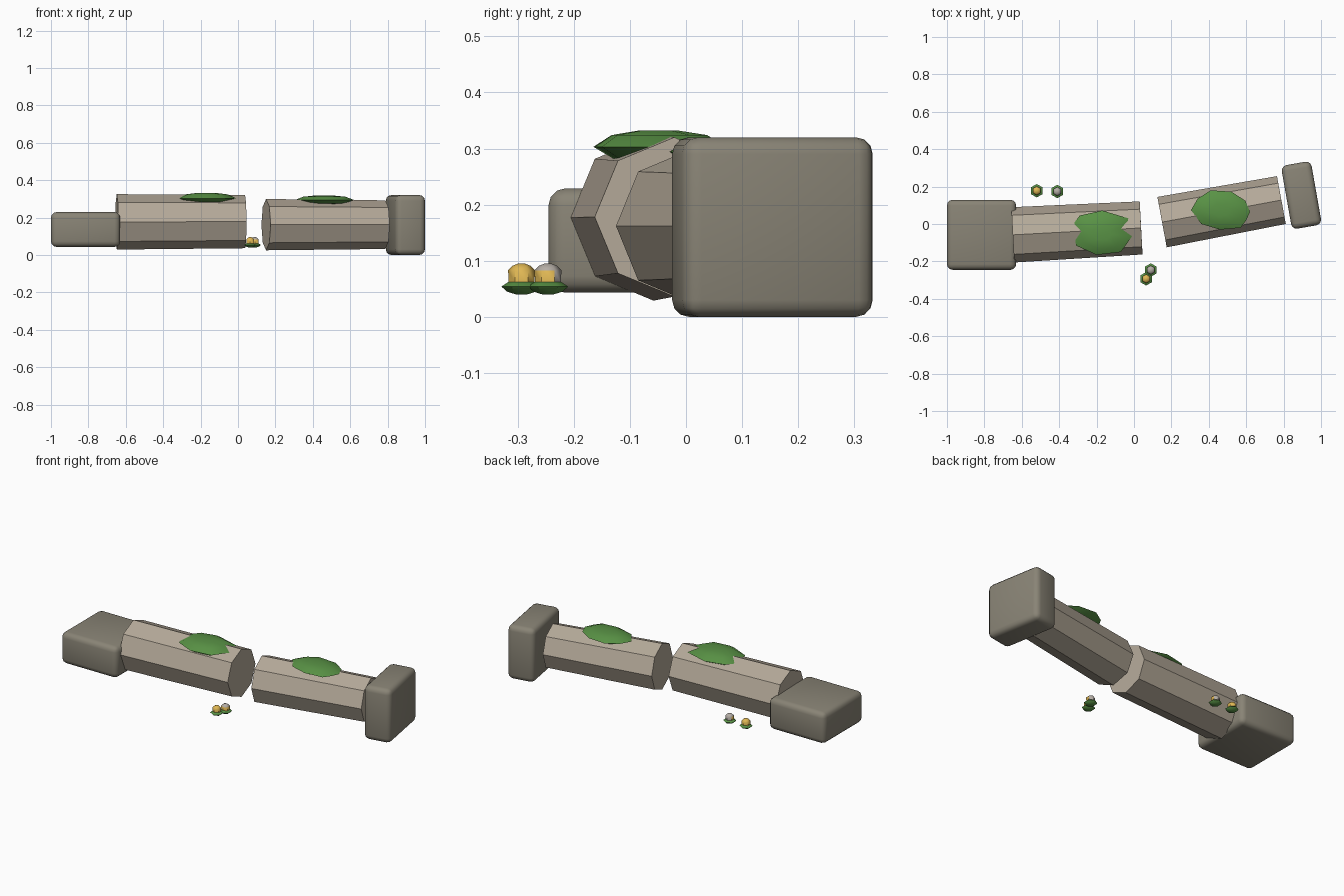
import bpy, bmesh, math
from mathutils import Matrix, Vector

if "Cube" in bpy.data.objects:
    bpy.data.objects.remove(bpy.data.objects["Cube"])


def material(name, r, g, b):
    m = bpy.data.materials.new(name)
    m.diffuse_color = (r, g, b, 1)
    m.use_nodes = True
    m.node_tree.nodes["Principled BSDF"].inputs["Base Color"].default_value = m.diffuse_color
    return m


DARK = material("dark stone", 0.25, 0.23, 0.18)
PALE = material("pale stone", 0.46, 0.40, 0.32)
MOSS = material("moss green", 0.10, 0.29, 0.06)
GOLD = material("flower yellow", 0.75, 0.48, 0.09)
GREY = material("flower grey", 0.46, 0.42, 0.38)


def finish(name, bm, mats, smooth=None):
    bmesh.ops.recalc_face_normals(bm, faces=bm.faces)
    me = bpy.data.meshes.new(name)
    bm.to_mesh(me)
    bm.free()
    for m in mats:
        me.materials.append(m)
    ob = bpy.data.objects.new(name, me)
    bpy.context.collection.objects.link(ob)
    if smooth:
        bpy.ops.object.select_all(action='DESELECT')
        ob.select_set(True)
        bpy.context.view_layer.objects.active = ob
        bpy.ops.object.shade_smooth_by_angle(angle=math.radians(smooth))
    return ob


def loft(rings):
    """Closed solid through rings of points with capped ends."""
    bm = bmesh.new()
    loops = [[bm.verts.new(p) for p in ring] for ring in rings]
    n = len(loops[0])
    for a, b in zip(loops, loops[1:]):
        for i in range(n):
            j = (i + 1) % n
            bm.faces.new((a[i], a[j], b[j], b[i]))
    bm.faces.new(loops[0])
    bm.faces.new(loops[-1])
    return bm


def block(name, centre, size, angle):
    bm = bmesh.new()
    bmesh.ops.create_cube(bm, size=1)
    bmesh.ops.scale(bm, vec=size, verts=bm.verts)
    bmesh.ops.bevel(bm, geom=bm.edges[:], offset=0.03, segments=3,
                    profile=0.5, affect='EDGES')
    bm.transform(Matrix.Translation(centre) @ Matrix.Rotation(math.radians(angle), 4, 'Z'))
    finish(name, bm, [DARK], 40)


def drum(name, start, end, r0, r1):
    """Tapered eight-sided shaft lying between two points."""
    start, end = Vector(start), Vector(end)
    axis = (end - start).normalized()
    side = Vector((0, 0, 1)).cross(axis).normalized()
    up = axis.cross(side)
    rings = [[c + r * (side * math.cos(k * math.pi / 4) + up * math.sin(k * math.pi / 4))
              for k in range(8)] for c, r in ((start, r0), (end, r1))]
    finish(name, loft(rings), [PALE])


def moss(name, centre, half, outline):
    """Flattened cushion with an uneven rim."""
    cx, cy, cz = centre
    layers = ((-1, 0.3), (-0.75, 0.68), (0, 1), (0.72, 0.72), (1, 0.3))
    rings = [[(cx + (x - cx) * s, cy + (y - cy) * s, cz + half * h) for x, y in outline]
             for h, s in layers]
    finish(name, loft(rings), [MOSS], 60)


def hex_rings(x, y, profile):
    return loft([[(x + r * math.sin(k * math.pi / 3), y + r * math.cos(k * math.pi / 3), z)
                  for k in range(6)] for z, r in profile])


def flower(name, x, y, grey):
    leaves = hex_rings(x, y, ((0.04, 0.010), (0.045, 0.026), (0.054, 0.036), (0.062, 0.024)))
    finish(name + "_leaves", leaves, [MOSS], 40)
    head = hex_rings(x, y, ((0.054, 0.012), (0.061, 0.023), (0.083, 0.024),
                            (0.091, 0.016), (0.095, 0.006)))
    bmesh.ops.recalc_face_normals(head, faces=head.faces)
    # grey petals on the top and rear of the paler flowers
    for f in head.faces:
        f.material_index = int(grey and (f.normal.y > 0.1 or f.normal.z > 0.5))
    finish(name + "_head", head, [GOLD, GREY], 50)


# end blocks of the fallen column
block("base_block", (-0.815, -0.058, 0.136), (0.37, 0.374, 0.186), 0)
block("capital_block", (0.895, 0.154, 0.16), (0.162, 0.345, 0.32), 10)

# broken shaft
drum("shaft_left", (-0.648, -0.058, 0.177), (0.038, -0.021, 0.178), 0.148, 0.142)
drum("shaft_right", (0.15, 0.01, 0.162), (0.788, 0.128, 0.162), 0.137, 0.130)

# moss cushions
moss("moss_left", (-0.17, -0.05, 0.303), 0.029,
     ((-0.325, 0.0), (-0.31, -0.115), (-0.2, -0.165), (-0.07, -0.15), (-0.01, -0.065),
      (-0.04, -0.01), (-0.03, 0.03), (-0.17, 0.072), (-0.29, 0.045)))
moss("moss_right", (0.46, 0.075, 0.294), 0.024,
     ((0.305, 0.075), (0.36, 0.0), (0.46, -0.03), (0.57, -0.02), (0.6, 0.02),
      (0.62, 0.065), (0.595, 0.125), (0.52, 0.173), (0.41, 0.18), (0.34, 0.135)))

# small flowers
for i, (x, y, grey) in enumerate(((-0.52, 0.178, False), (-0.41, 0.174, True),
                                  (0.09, -0.246, True), (0.065, -0.293, False))):
    flower("flower_%d" % (i + 1), x, y, grey)
